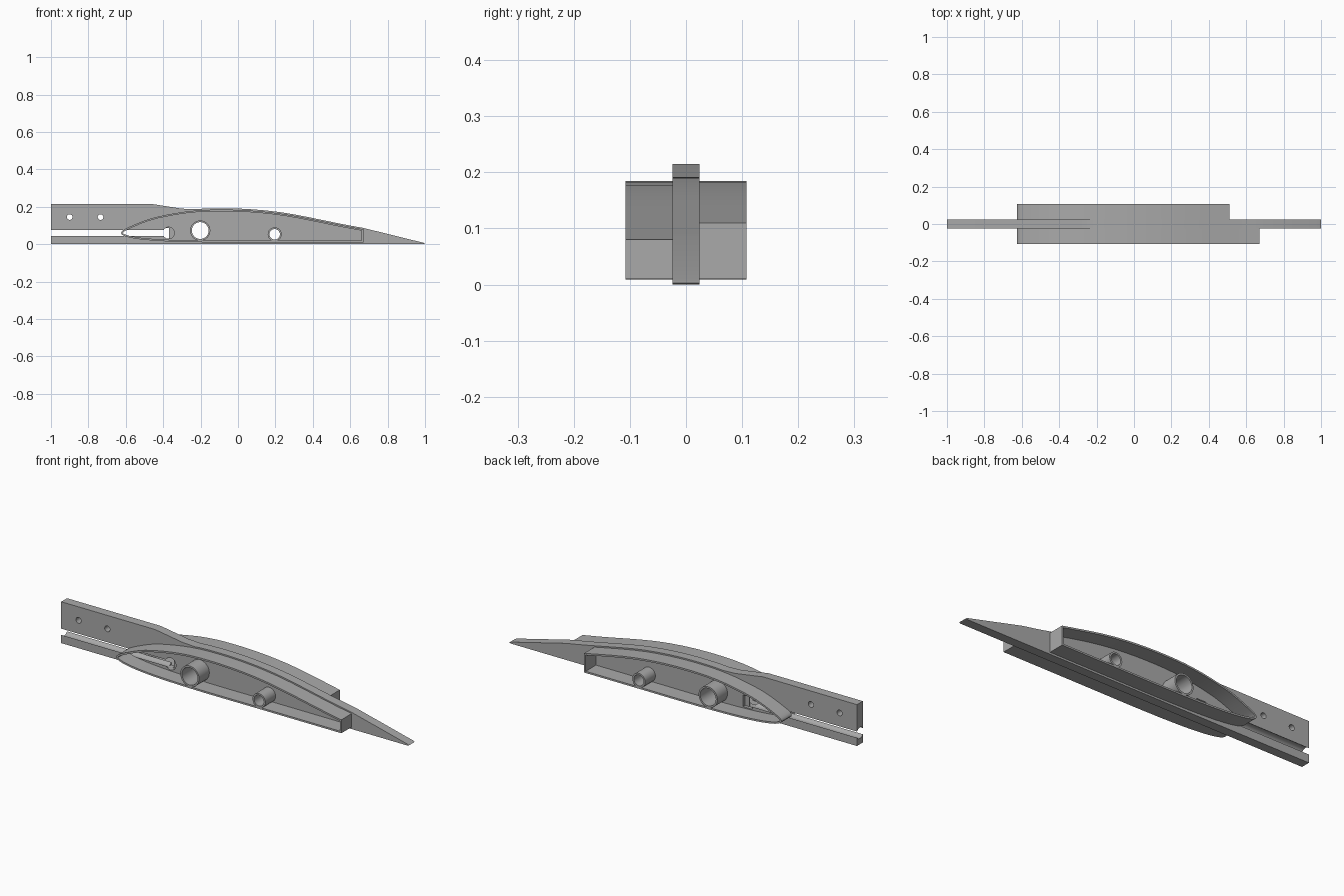
import bpy, bmesh, math
from mathutils import Vector

cube = bpy.data.objects.get("Cube")
if cube:
    bpy.data.objects.remove(cube, do_unlink=True)

grey = bpy.data.materials.new("plain grey")
grey.use_nodes = True
grey.diffuse_color = (0.4, 0.4, 0.4, 1)
grey.node_tree.nodes["Principled BSDF"].inputs["Base Color"].default_value = (0.4, 0.4, 0.4, 1)

NOSE, TAIL, HALF, DEPTH = -0.625, 0.67, 0.024, 0.108
UPPER = [0.059, 0.096, 0.150, 0.184, 0.167, 0.08]
LOWER = [0.059, 0.034, 0.017, 0.010, 0.010, 0.010]


def curve(keys, x):
    """Height of the aerofoil skin at x, keys evenly spaced in root distance from the nose."""
    s = math.sqrt(max(0, (x - NOSE) / (TAIL - NOSE))) * (len(keys) - 1)
    k = [2 * keys[0] - keys[1]] + keys + [2 * keys[-1] - keys[-2]]
    i = min(int(s), len(keys) - 2)
    t = s - i
    a, b, c, d = k[i:i + 4]
    return 0.5 * (2 * b + (c - a) * t + (2 * a - 5 * b + 4 * c - d) * t ** 2
                  + (3 * b - a - 3 * c + d) * t ** 3)


def foil(end, n=28):
    xs = [NOSE + (end - NOSE) * (i / n) ** 2 for i in range(n + 1)]
    return [(x, curve(LOWER, x)) for x in xs] + [(x, curve(UPPER, x)) for x in reversed(xs[1:])]


def inset(loop, d):
    """Mitred inward offset of a counter-clockwise outline."""
    result = []
    for i, p in enumerate(loop):
        p = Vector(p)
        e1 = (p - Vector(loop[i - 1])).normalized()
        e2 = (Vector(loop[(i + 1) % len(loop)]) - p).normalized()
        n1, n2 = Vector((-e1.y, e1.x)), Vector((-e2.y, e2.x))
        result.append(tuple(p + (n1 + n2) * d / max(0.4, 1 + n1.dot(n2))))
    return result


def circle(x, z, r, n=40):
    return [(x + r * math.cos(math.tau * i / n), z + r * math.sin(math.tau * i / n)) for i in range(n)]


def prism(name, outer, y0, y1, inner=None):
    """Extrude an outline along y, hollow when an inner outline is given."""
    bm = bmesh.new()

    def ring(pts, y):
        return [bm.verts.new((x, y, z)) for x, z in pts]

    def bridge(a, b):
        for i in range(len(a)):
            bm.faces.new((a[i - 1], a[i], b[i], b[i - 1]))

    a, b = ring(outer, y0), ring(outer, y1)
    bridge(a, b)
    if inner:
        c, d = ring(inner, y0), ring(inner, y1)
        bridge(a, c)
        bridge(b, d)
        bridge(c, d)
    else:
        bm.faces.new(a)
        bm.faces.new(b)
    bmesh.ops.recalc_face_normals(bm, faces=bm.faces)
    mesh = bpy.data.meshes.new(name)
    bm.to_mesh(mesh)
    bm.free()
    mesh.materials.append(grey)
    ob = bpy.data.objects.new(name, mesh)
    bpy.context.collection.objects.link(ob)
    return ob


def activate(ob):
    bpy.ops.object.select_all(action='DESELECT')
    ob.select_set(True)
    bpy.context.view_layer.objects.active = ob


def cut(target, cutter):
    activate(target)
    mod = target.modifiers.new("cut", 'BOOLEAN')
    mod.operation, mod.solver, mod.object = 'DIFFERENCE', 'EXACT', cutter
    bpy.ops.object.modifier_apply(modifier=mod.name)
    bpy.data.objects.remove(cutter, do_unlink=True)


# Central rib with a straight tang in front and a tapered tail
skin = [(x, curve(UPPER, x) + 0.007) for x in [TAIL - 0.03 * i for i in range(31)]]
rib = prism("central_rib", [(-1, 0), (0.99, 0), (1, 0.003), (0.99, 0.008)] + skin
            + [(-0.3, 0.190), (-0.46, 0.215), (-1, 0.215)], -HALF, HALF)

# Spar bores and screw holes
SPARS = [(-0.202, 0.073, 0.054, 0.045), (0.196, 0.053, 0.037, 0.028)]
holes = [(x, z, r) for x, z, _, r in SPARS] + [(-0.9, 0.145, 0.015), (-0.735, 0.145, 0.015)]
for hole in holes:
    cut(rib, prism("hole_cutter", circle(*hole), -0.1, 0.1))

# Rod channel, wider than the rib so that it opens on both sides
bpy.ops.mesh.primitive_cylinder_add(vertices=32, radius=0.029, depth=0.73,
                                    location=(-0.735, 0, 0.059), rotation=(0, math.pi / 2, 0))
cut(rib, bpy.context.object)

# Pockets at the end of the channel
cut(rib, prism("pocket_cutter", circle(-0.371, 0.06, 0.031), -0.1, 0.002))
cut(rib, prism("pocket_cutter", [(-0.40, 0.03), (-0.345, 0.03), (-0.345, 0.09), (-0.40, 0.09)], 0.008, 0.1))

# Hollow aerofoil shells and spar tubes on each side
parts = [rib]
for side, sign, end in (("front", -1, TAIL), ("back", 1, 0.51)):
    outline = foil(end)
    y0, y1 = sorted((sign * HALF, sign * DEPTH))
    parts.append(prism(side + "_shell", outline, y0, y1, inset(outline, 0.009)))
    for label, (x, z, r_out, r_in) in zip(("main", "rear"), SPARS):
        parts.append(prism(f"{side}_{label}_spar_tube", circle(x, z, r_out), y0, y1, circle(x, z, r_in)))

for ob in parts:
    activate(ob)
    bpy.ops.object.shade_smooth_by_angle(angle=math.radians(30))
